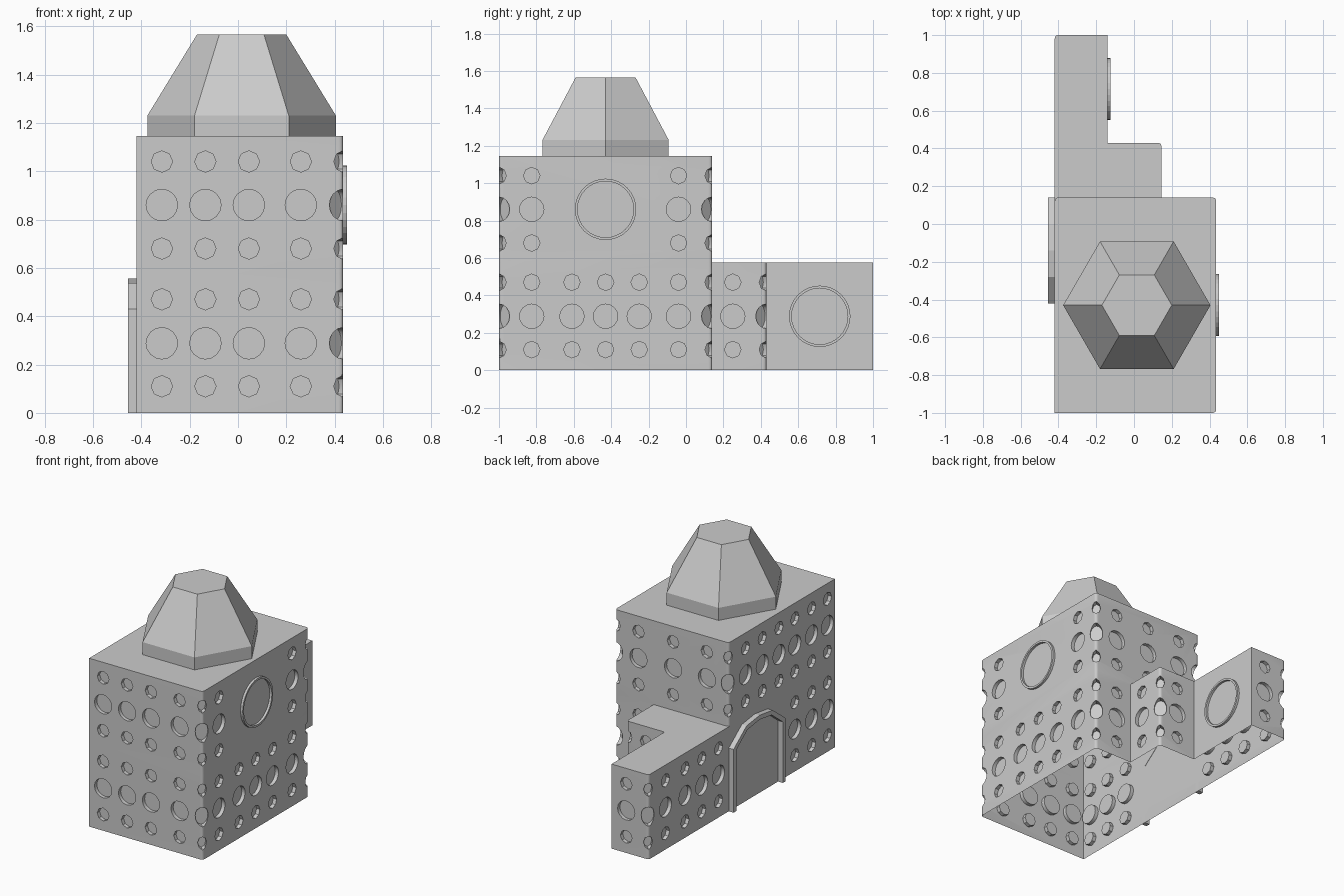
import bpy, bmesh, math
from mathutils import Vector, Matrix

if "Cube" in bpy.data.objects:
    bpy.data.objects.remove(bpy.data.objects["Cube"])

SPLIT, TOP = 0.575, 1.145
R = 0.02
LOW = [(0.11, 0.044), (0.288, 0.065), (0.47, 0.044)]
HIGH = [(0.68, 0.044), (0.86, 0.065), (1.04, 0.044)]


def make(name, bm, smooth=False):
    bmesh.ops.recalc_face_normals(bm, faces=bm.faces)
    me = bpy.data.meshes.new(name)
    bm.to_mesh(me)
    bm.free()
    ob = bpy.data.objects.new(name, me)
    bpy.context.collection.objects.link(ob)
    return ob


def rounded(pts):
    out = []
    for i, (x, y, r) in enumerate(pts):
        p = Vector((x, y))
        if not r:
            out.append(p)
            continue
        a = p + (Vector(pts[i - 1][:2]) - p).normalized() * r
        b = p + (Vector(pts[(i + 1) % len(pts)][:2]) - p).normalized() * r
        for k in range(5):
            t = k / 4
            out.append(a * (1 - t) ** 2 + p * 2 * t * (1 - t) + b * t * t)
    return out


def prism(name, outline, z0, z1):
    bm = bmesh.new()
    lo = [bm.verts.new((p.x, p.y, z0)) for p in outline]
    hi = [bm.verts.new((p.x, p.y, z1)) for p in outline]
    n = len(lo)
    bm.faces.new(lo[::-1])
    bm.faces.new(hi)
    for i in range(n):
        j = (i + 1) % n
        bm.faces.new((lo[i], lo[j], hi[j], hi[i]))
    return make(name, bm)


def dented_walls(name, outline, z0, z1, dents, rows, open_zs):
    ob = prism(name, outline, z0, z1)
    bm = bmesh.new()
    for d, x, y in dents:
        d = Vector((d[0], d[1], 0))
        corner = d.x != 0 and d.y != 0
        d.normalize()
        depth = 0.05 if corner else 0.025
        for z, r in rows:
            m = (Matrix.Translation(Vector((x, y, z)) + d * (0.03 - depth / 2))
                 @ d.to_track_quat('Z', 'Y').to_matrix().to_4x4()
                 @ Matrix.Diagonal((0.62 if corner else 1, 1, 1, 1)))
            bmesh.ops.create_cone(bm, cap_ends=True, segments=8 if r < 0.05 else 16,
                                  radius1=r, radius2=r, depth=depth + 0.06, matrix=m)
    cutter = make("dent_cutter", bm)
    cutter.hide_render = True
    mod = ob.modifiers.new("dents", 'BOOLEAN')
    mod.operation, mod.object, mod.solver = 'DIFFERENCE', cutter, 'EXACT'
    bpy.ops.object.select_all(action='DESELECT')
    bpy.context.view_layer.objects.active = ob
    ob.select_set(True)
    bpy.ops.object.modifier_apply(modifier="dents")
    bpy.data.objects.remove(cutter)
    # open the shell at the given heights
    bm = bmesh.new()
    bm.from_mesh(ob.data)
    cut = [f for f in bm.faces
           if any(all(abs(v.co.z - z) < 1e-4 for v in f.verts) for z in open_zs)]
    bmesh.ops.delete(bm, geom=cut, context='FACES')
    bm.to_mesh(ob.data)
    bm.free()
    bpy.ops.object.shade_smooth_by_angle(angle=math.radians(30))
    return ob


def band(name, outer, inner, x0, x1, closed):
    bm = bmesh.new()
    st = [[bm.verts.new((x, *p)) for x, p in ((x0, o), (x0, i), (x1, i), (x1, o))]
          for o, i in zip(outer, inner)]
    n = len(st)
    for a in range(n if closed else n - 1):
        s, t = st[a], st[(a + 1) % n]
        for k in range(4):
            bm.faces.new((s[k], s[(k + 1) % 4], t[(k + 1) % 4], t[k]))
    if not closed:
        bm.faces.new(st[0])
        bm.faces.new(st[-1])
    return make(name, bm)


# Dent positions: (outward direction, x, y)
FRONT, BACK, LEFT, RIGHT = (0, -1), (0, 1), (-1, 0), (1, 0)
shared = [(FRONT, x, -1) for x in (-0.315, -0.135, 0.045, 0.26)]
shared += [(RIGHT, 0.435, y) for y in (-0.825, -0.04)]
shared += [((1, -1), 0.435, -1), ((1, 1), 0.435, 0.14), (BACK, 0.26, 0.14)]
shared += [(LEFT, -0.42, y) for y in (-0.57, -0.75, -0.92)]
low = shared + [(RIGHT, 0.435, y) for y in (-0.61, -0.43, -0.25)]
low += [(LEFT, -0.42, y) for y in (0.82, 0.61, 0.43, 0.25)]
low += [(RIGHT, 0.145, 0.25), ((1, 1), 0.145, 0.43), (BACK, 0, 0.43),
        (BACK, -0.25, 1), ((-1, 1), -0.42, 1)]
high = shared + [(LEFT, -0.42, y) for y in (-0.04, -0.22, -0.40)]
high += [(BACK, x, 0.14) for x in (0.0, -0.255)] + [((-1, 1), -0.42, 0.14)]

# Lower storey with stepped wing, and the upper tower
wing = [(0.145, 0.43, R), (-0.14, 0.43, 0), (-0.14, 1, 0), (-0.42, 1, R)]
lower = rounded([(-0.42, -1, 0), (0.435, -1, R), (0.435, 0.14, R), (0.145, 0.14, 0)] + wing)
upper = rounded([(-0.42, -1, 0), (0.435, -1, R), (0.435, 0.14, R), (-0.42, 0.14, R)])
dented_walls("lower_walls", lower, 0, SPLIT, low, LOW, (0, SPLIT))
dented_walls("tower_walls", upper, SPLIT, TOP, high, HIGH, (SPLIT,))

# Flat roof of the wing
bm = bmesh.new()
bm.faces.new([bm.verts.new((p.x, p.y, SPLIT))
              for p in rounded([(-0.42, 0.12, 0), (0.145, 0.12, 0)] + wing)])
make("wing_roof", bm)

# Hexagonal roof cap
bm = bmesh.new()
loops = [[bm.verts.new((0.015 + r * math.cos(k * math.pi / 3),
                        -0.43 + r * math.sin(k * math.pi / 3), z)) for k in range(6)]
         for r, z in ((0.39, TOP), (0.39, 1.23), (0.185, 1.565))]
for a, b in zip(loops, loops[1:]):
    for k in range(6):
        j = (k + 1) % 6
        bm.faces.new((a[k], a[j], b[j], b[k]))
bm.faces.new(loops[-1])
make("roof_cap", bm)

# Round window rims
def circle(y, z, r):
    return [(y + r * math.cos(k * math.pi / 16), z + r * math.sin(k * math.pi / 16))
            for k in range(32)]

for name, x, y, z in (("tower_window_rim", 0.435, -0.43, 0.86),
                      ("wing_window_rim", -0.14, 0.715, 0.288)):
    band(name, circle(y, z, 0.164), circle(y, z, 0.15), x - 0.002, x + 0.016, True)

# Arched door frame
C = -0.14
half_out = [(0.28, 0), (0.28, 0.43), (0.14, 0.537)]
half_in = [(0.25, 0), (0.25, 0.415), (0.13, 0.508)]
outer = [(C - y, z) for y, z in half_out] + [(C, 0.556)] + [(C + y, z) for y, z in half_out[::-1]]
inner = [(C - y, z) for y, z in half_in] + [(C, 0.526)] + [(C + y, z) for y, z in half_in[::-1]]
band("door_frame", outer, inner, -0.456, -0.418, False)
